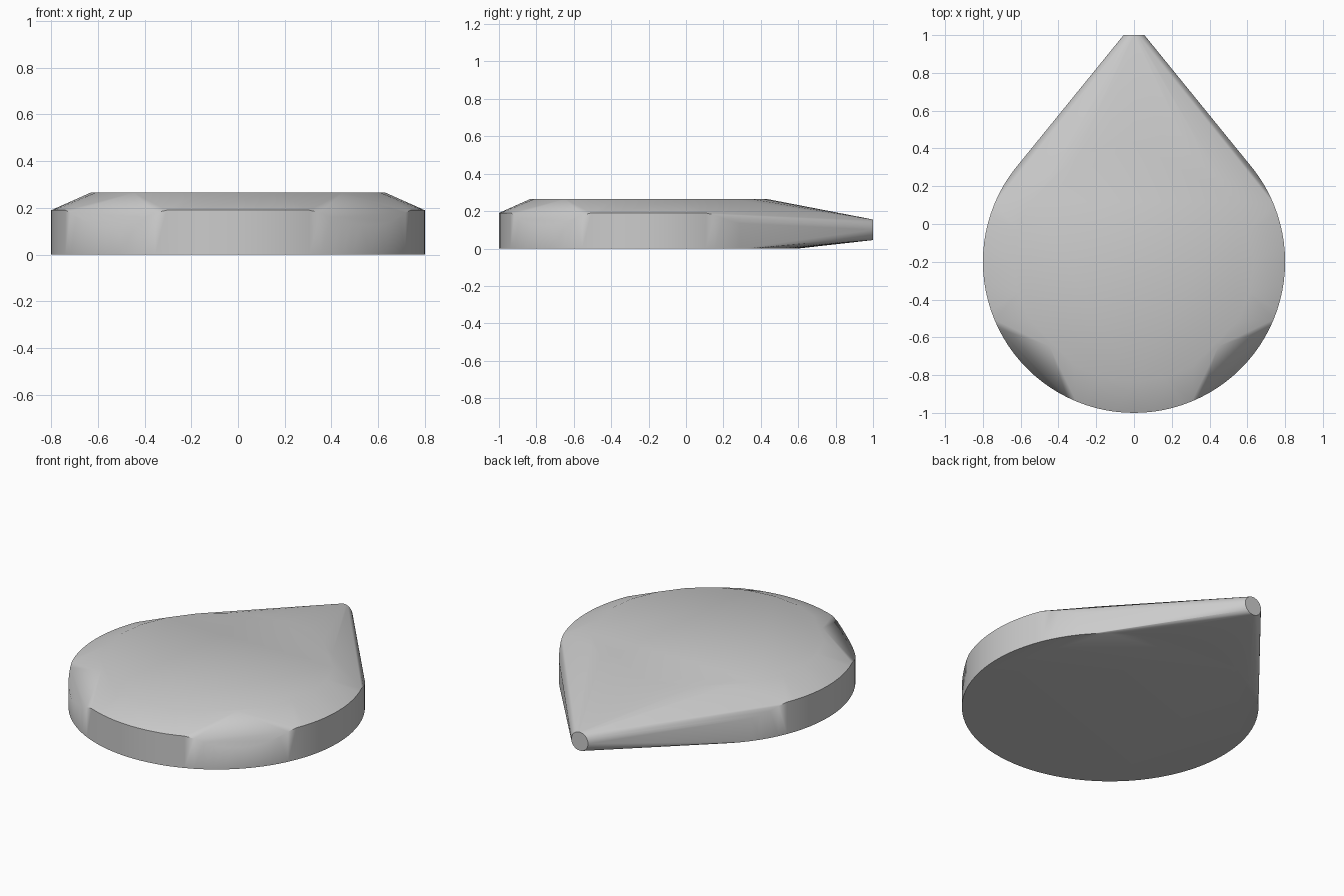
import bpy, bmesh, math

cube = bpy.data.objects.get("Cube")
if cube:
    bpy.data.objects.remove(cube, do_unlink=True)

SEGMENTS = 96
CENTRE_Y = -0.2          # centre of the round end
RADIUS = 0.8
RIM_Z, TOP_Z = 0.19, 0.265
TOP_RADIUS = 0.632
DIP_Z, DIP_SLOPE = 0.127, 1.22   # flat facets cut into the rim at the diagonals


def ring_point(radius, angle, z):
    return (radius * math.cos(angle), CENTRE_Y + radius * math.sin(angle), z)


def rim_height(angle):
    """Rim height, lowered where a diagonal facet crosses the wall."""
    off = (angle % (math.pi / 2)) - math.pi / 4
    return min(RIM_Z, DIP_Z + DIP_SLOPE * RADIUS * (1 - math.cos(off)))


# Cross-sections: base, faceted rim, top table and the small round tip
points = []
for i in range(SEGMENTS):
    a = 2 * math.pi * i / SEGMENTS
    points.append(ring_point(RADIUS, a, 0.0))
    points.append(ring_point(RADIUS, a, rim_height(a)))
for i in range(24):
    points.append(ring_point(TOP_RADIUS, 2 * math.pi * i / 24, TOP_Z))
for i in range(32):
    a = 2 * math.pi * i / 32
    points.append((0.055 * math.cos(a), 1.0, 0.1 + 0.055 * math.sin(a)))

# Stretch one convex skin over the sections
bm = bmesh.new()
for p in points:
    bm.verts.new(p)
bmesh.ops.convex_hull(bm, input=bm.verts[:])
loose = [v for v in bm.verts if not v.link_faces]
bmesh.ops.delete(bm, geom=loose, context='VERTS')
bmesh.ops.dissolve_limit(bm, angle_limit=math.radians(0.3),
                         verts=bm.verts[:], edges=bm.edges[:])
bmesh.ops.recalc_face_normals(bm, faces=bm.faces[:])
mesh = bpy.data.meshes.new("teardrop_body")
bm.to_mesh(mesh)
bm.free()

body = bpy.data.objects.new("teardrop_body", mesh)
bpy.context.collection.objects.link(body)

# Plain grey colour
grey = bpy.data.materials.new("light_grey")
grey.use_nodes = True
colour = (0.6, 0.6, 0.6, 1.0)
grey.diffuse_color = colour
grey.node_tree.nodes["Principled BSDF"].inputs["Base Color"].default_value = colour
mesh.materials.append(grey)

# Smooth shading with crisp rim, base and tip edges
bpy.ops.object.select_all(action='DESELECT')
body.select_set(True)
bpy.context.view_layer.objects.active = body
bpy.ops.object.shade_smooth_by_angle(angle=math.radians(45))
